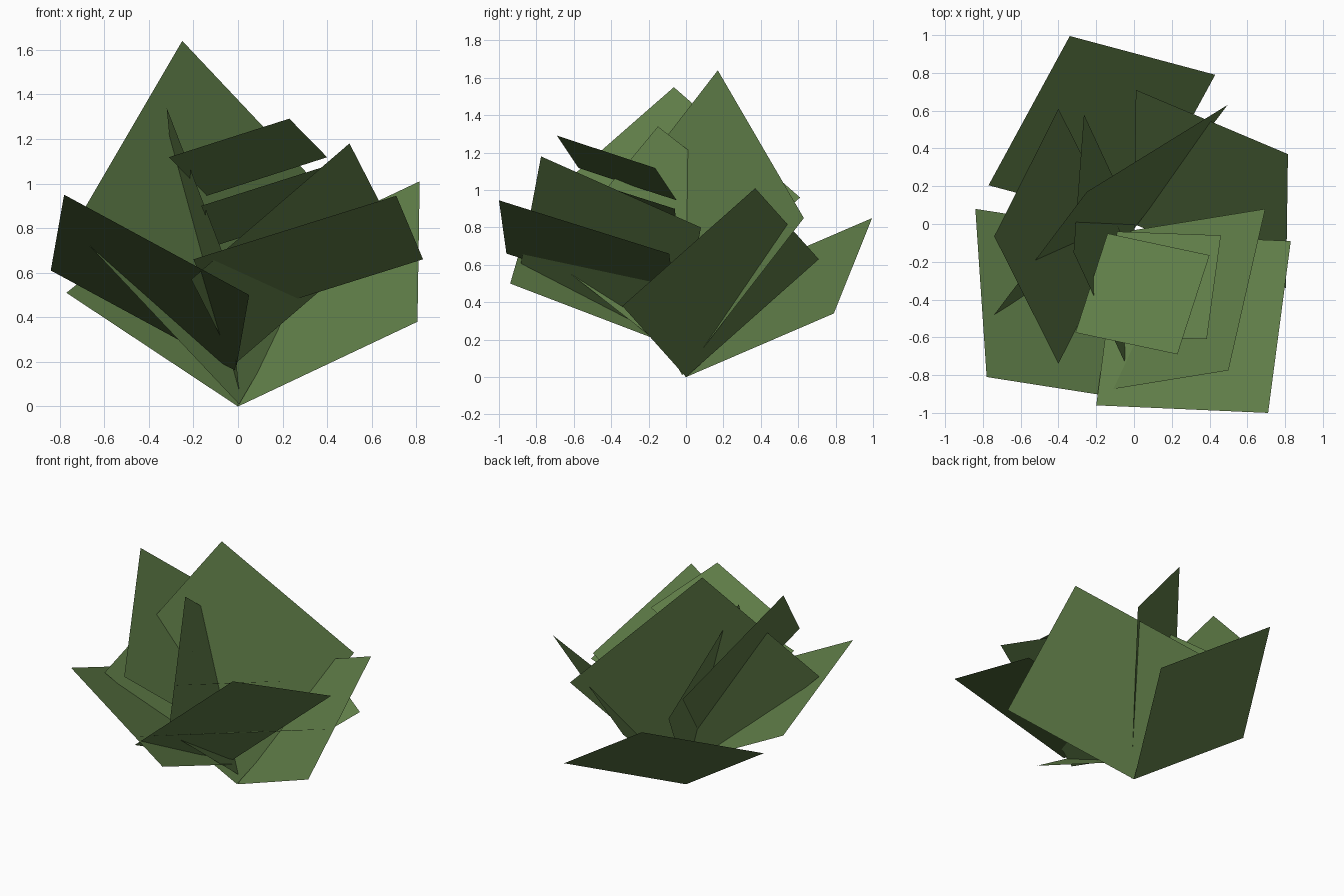
import bpy
from mathutils import Vector

if "Cube" in bpy.data.objects:
    bpy.data.objects.remove(bpy.data.objects["Cube"])

leaf_green = bpy.data.materials.new("leaf_green")
leaf_green.diffuse_color = (0.115, 0.205, 0.064, 1)
leaf_green.use_nodes = True
leaf_green.node_tree.nodes["Principled BSDF"].inputs["Base Color"].default_value = leaf_green.diffuse_color


def leaf(name, base, side_a, side_b):
    """Flat square leaf card growing from a base corner along two sides."""
    b, u, v = Vector(base), Vector(side_a), Vector(side_b)
    if u.cross(v).z < 0:          # face upwards
        u, v = v, u
    mesh = bpy.data.meshes.new(name)
    mesh.from_pydata([b, b + u, b + u + v, b + v], [], [(0, 1, 2, 3)])
    mesh.materials.append(leaf_green)
    obj = bpy.data.objects.new(name, mesh)
    bpy.context.collection.objects.link(obj)


# low spreading leaves around the root
leaf("back_leaf", (0, 0, 0), (.43, .79, .34), (-.77, .205, .51))
leaf("right_leaf", (0, 0, 0), (.805, -.34, .38), (.01, .71, .63))
leaf("left_leaf", (-.01, -.05, .16), (.06, -.89, .34), (-.83, .13, .45))
leaf("front_right_leaf", (-.015, -.035, .19), (-.195, -.855, .38), (.71, .115, .61))

# tall upright leaves
leaf("tall_leaf", (.005, -.02, .01), (.49, .65, .84), (-.745, -.46, .79))
leaf("side_leaf", (-.06, -.065, .37), (-.34, .675, .59), (-.34, -.675, .59))
leaf("cross_leaf", (.005, 0, .07), (-.055, -.73, .57), (-.27, .58, .70))

# stacked leaves reaching to the front, smaller towards the top
leaf("lower_front_leaf", (-.08, -.05, .375), (-.12, -.91, .285), (.91, -.04, .285))
leaf("middle_front_leaf", (-.09, -.04, .725), (-.075, -.55, .175), (.55, -.02, .175))
leaf("upper_front_leaf", (-.14, -.05, .945), (-.17, -.525, .173), (.54, -.115, .173))
